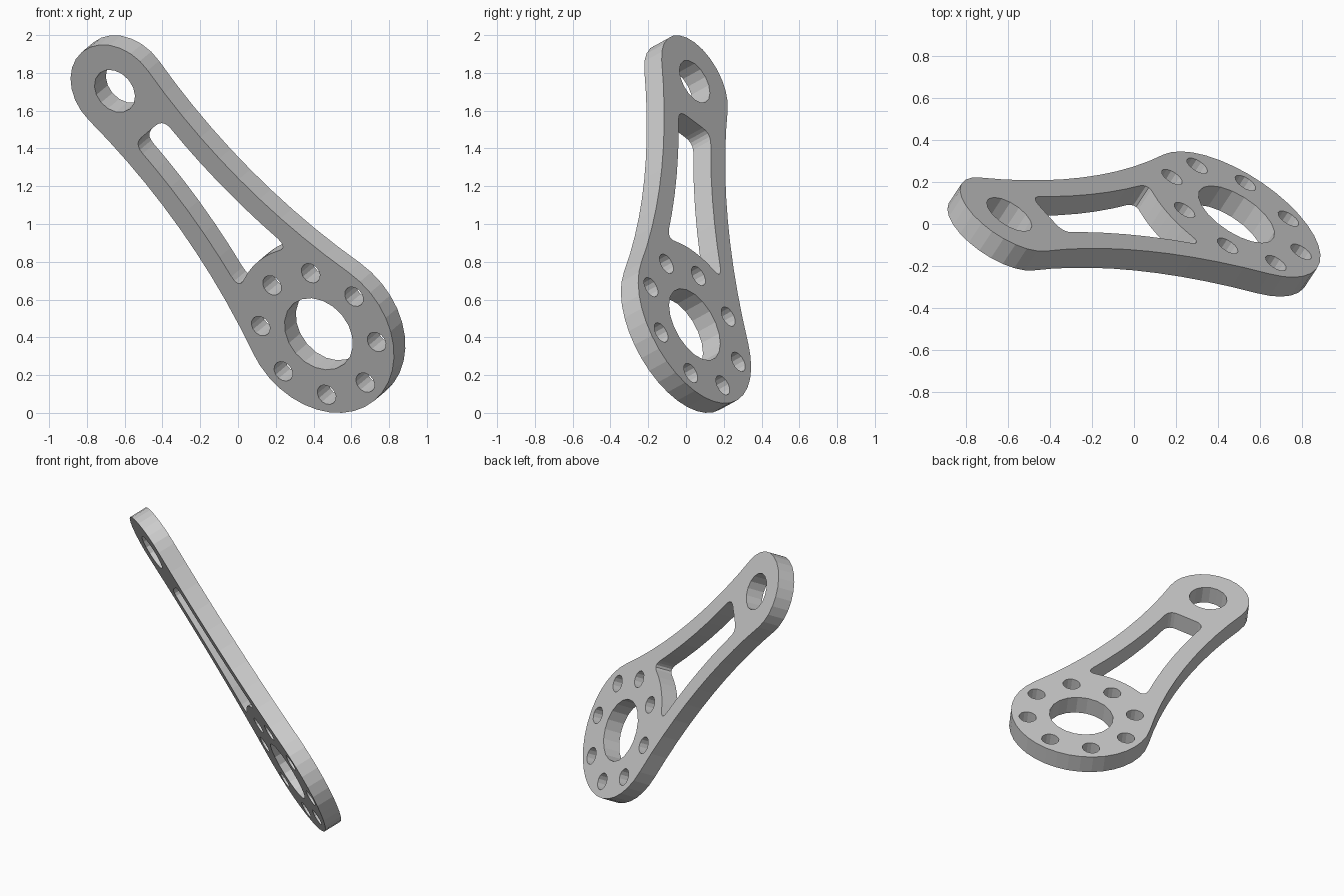
import bpy
from math import sin, cos, pi, sqrt, atan2, radians
from mathutils import Vector, Matrix

if "Cube" in bpy.data.objects:
    bpy.data.objects.remove(bpy.data.objects["Cube"])

# Plate measurements in its own plane: big ring at origin, small ring along +x
L, R_BIG, R_SMALL, T = 1.679, 0.46, 0.27, 0.121
WAIST = 3.5                     # radius of the concave side arcs
D1, D2 = WAIST + R_BIG, WAIST + R_SMALL
CX = (D1**2 - D2**2 + L**2) / (2 * L)
CY = sqrt(D1**2 - CX**2)


def arc(cx, cy, r, a0, a1, n):
    return [(cx + r * cos(a0 + (a1 - a0) * i / n),
             cy + r * sin(a0 + (a1 - a0) * i / n)) for i in range(n + 1)]


def circle(cx, cy, r, n):
    return arc(cx, cy, r, 0, 2 * pi, n)[:-1]


def side(s, r):
    return (s, CY - sqrt(r * r - (s - CX)**2))


def rounded(p, c, q, n=5):
    p, c, q = Vector(p), Vector(c), Vector(q)
    return [tuple(p * (1 - t)**2 + c * 2 * t * (1 - t) + q * t * t)
            for t in (i / n for i in range(n + 1))]


def mirrored(pts):
    return [(x, -y) for x, y in reversed(pts)]


# Outer outline: big end, waisted sides, small end
a_big, a_small = atan2(CY, CX), atan2(CY, CX - L)
s0, s1 = R_BIG * cos(a_big), L + R_SMALL * cos(a_small)
waist = [side(s0 + (s1 - s0) * i / 10, WAIST) for i in range(1, 10)]
outline = (arc(0, 0, R_BIG, a_big, 2 * pi - a_big, 22)
           + [(x, -y) for x, y in waist]
           + arc(L, 0, R_SMALL, -a_small, a_small, 14) + waist[::-1])

# Window in the neck, parallel to the sides, with rounded corners
rw = WAIST + 0.118
half = (arc(0, 0, 0.5, 0, radians(18), 3)[1:-1]
        + rounded((0.5 * cos(radians(18)), 0.5 * sin(radians(18))),
                  (0.45, 0.222), side(0.53, rw))
        + [side(s, rw) for s in (0.65, 0.8, 0.95, 1.1, 1.22)]
        + rounded(side(1.33, rw), side(1.40, rw), (1.40, 0.065)))
window = [(0.5, 0)] + half + mirrored(half)

# Bores and bolt circle
loops = [outline, window, circle(0, 0, 0.209, 20), circle(L, 0, 0.124, 16)]
for k in range(8):
    a = radians(-5 + 45 * k)
    loops.append(circle(0.357 * cos(a), 0.357 * sin(a), 0.057, 14))

# Filled flat curve, extruded to thickness
cu = bpy.data.curves.new("link_plate", 'CURVE')
cu.dimensions = '2D'
cu.fill_mode = 'BOTH'
cu.extrude = T / 2
for pts in loops:
    sp = cu.splines.new('POLY')
    sp.points.add(len(pts) - 1)
    for p, (x, y) in zip(sp.points, pts):
        p.co = (x, y, 0, 1)
    sp.use_cyclic_u = True
    sp.use_smooth = False
plate = bpy.data.objects.new("link_plate", cu)
bpy.context.collection.objects.link(plate)
bpy.context.view_layer.objects.active = plate
plate.select_set(True)
bpy.ops.object.convert(target='MESH')
plate = bpy.context.object

# Tilt the plate into place
u = Vector((-0.643, 0, 0.766)).normalized()
n = Vector((0.498, 0.76, 0.418)).normalized()
v = n.cross(u).normalized()
n = u.cross(v)
m = Matrix((u, v, n)).transposed().to_4x4()
m.translation = (0.457, 0, 0.443)
plate.data.transform(m)
for f in plate.data.polygons:
    f.use_smooth = False
